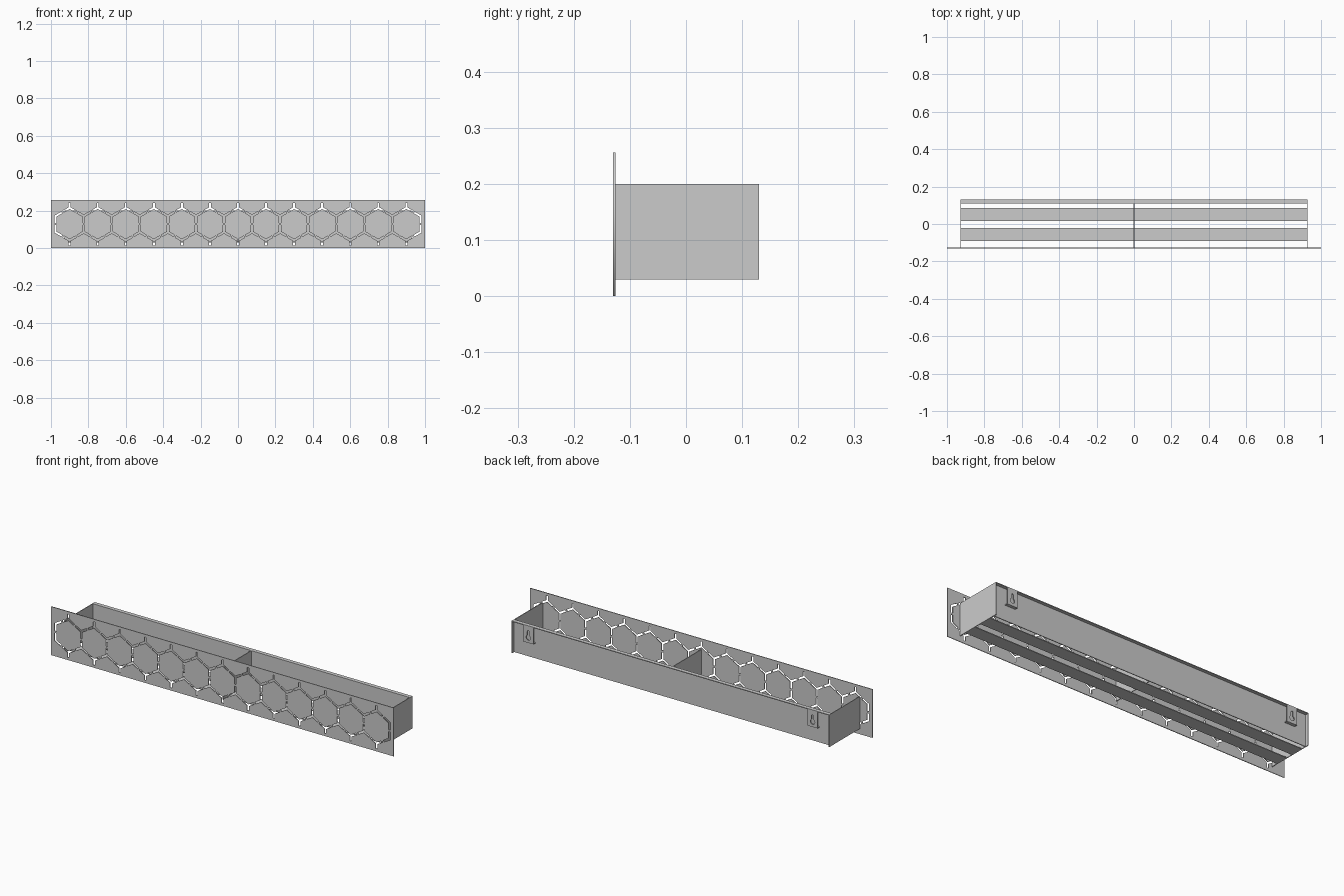
import bpy
from math import sin, cos, pi, radians, sqrt

if "Cube" in bpy.data.objects:
    bpy.data.objects.remove(bpy.data.objects["Cube"])

T = 0.004                      # sheet thickness
Y0, Y1 = -0.13, 0.13           # front and back limits
Z0, Z1 = 0.03, 0.20            # tray bottom and top
HALF = 0.928                   # tray half length
WALL = 0.113                   # outer face of back wall


def box(name, x, y, z):
    bpy.ops.mesh.primitive_cube_add(
        size=1, location=[(a + b) / 2 for a, b in (x, y, z)])
    ob = bpy.context.object
    ob.name = name
    ob.scale = [b - a for a, b in (x, y, z)]
    bpy.ops.object.transform_apply(location=False, rotation=False, scale=True)
    return ob


def sheet(name, loops, y):
    """Upright sheet in the xz plane: first loop is the outline, others are holes."""
    cu = bpy.data.curves.new(name, 'CURVE')
    cu.dimensions = '2D'
    cu.fill_mode = 'BOTH'
    cu.extrude = T / 2
    for pts in loops:
        sp = cu.splines.new('POLY')
        sp.points.add(len(pts) - 1)
        for p, (a, b) in zip(sp.points, pts):
            p.co = (a, b, 0, 1)
        sp.use_cyclic_u = True
    ob = bpy.data.objects.new(name, cu)
    bpy.context.collection.objects.link(ob)
    ob.rotation_euler = (pi / 2, 0, 0)
    ob.location.y = y
    bpy.ops.object.select_all(action='DESELECT')
    ob.select_set(True)
    bpy.context.view_layer.objects.active = ob
    bpy.ops.object.convert(target='MESH')
    return bpy.context.object


def rect(x0, x1, z0, z1):
    return [(x0, z0), (x1, z0), (x1, z1), (x0, z1)]


def star_slot(cx, cz, arms, w=0.010):
    """Slot outline with arms given as (angle in degrees, length)."""
    arms = sorted(arms)
    pts = []
    for i, (deg, length) in enumerate(arms):
        a = radians(deg)
        for s in (-1, 1):
            pts.append((cx + cos(a) * length - s * sin(a) * w / 2,
                        cz + sin(a) * length + s * cos(a) * w / 2))
        gap = radians((arms[(i + 1) % len(arms)][0] - deg) % 360)
        r = w / 2 / sin(gap / 2)
        pts.append((cx + cos(a + gap / 2) * r, cz + sin(a + gap / 2) * r))
    return pts


# front panel with honeycomb slots
P, N, ZC = 0.15, 13, 0.128
R = P / sqrt(3)
arm = R / 2 - 0.005
loops = [rect(-1, 1, 0, 0.256)]
for m in (1, -1):
    def flip(arms):
        return [((d * m) % 360, l) for d, l in arms]
    for k in range(N):
        x = (k - (N - 1) / 2) * P
        loops.append(star_slot(x, ZC + m * R,
                               flip([(90, 0.027), (210, arm), (330, arm)])))
    for k in range(N + 1):
        x = (k - N / 2) * P
        arms = [(270, arm)]
        if k < N:
            arms.append((30, arm))
        if k > 0:
            arms.append((150, arm))
        loops.append(star_slot(x, ZC + m * R / 2, flip(arms)))
sheet("front_panel", loops, Y0 + T / 2)

# tray walls
YF = Y0 + T
box("back_wall", (-HALF + T, HALF - T), (WALL - T, WALL), (Z0, Z1))
box("back_top_lip", (-HALF + T, HALF - T), (WALL, Y1), (Z1 - T, Z1))
for s, side in ((-1, "left"), (1, "right")):
    xs = sorted((s * HALF, s * (HALF - T)))
    box(side + "_end_panel", xs, (YF, Y1), (Z0, Z1))
box("center_divider", (-T / 2, T / 2), (YF, WALL - T), (Z0, Z1))

# floor slats
for name, y in (("front_floor_slat", -0.091), ("back_floor_slat", 0.015)):
    box(name, (-HALF + T, HALF - T), (y, y + 0.07), (Z0, Z0 + T))

# hanging tabs with keyholes
r, n, zc, ztop = 0.013, 0.006, 0.137, 0.168
for s, side in ((-1, "left"), (1, "right")):
    x = s * 0.83
    a0 = pi / 2 + 0.48
    key = [(x + r * cos(a0 + i / 16 * (2 * pi - 0.96)),
            zc + r * sin(a0 + i / 16 * (2 * pi - 0.96))) for i in range(17)]
    key += [(x + n * cos(i / 8 * pi), ztop + n * sin(i / 8 * pi)) for i in range(9)]
    sheet(side + "_hanging_tab",
          [rect(x - 0.03, x + 0.03, 0.11, Z1 - T), key], Y1 - T / 2)
    box(side + "_tab_foot", (x - 0.03, x + 0.03), (WALL, Y1 - T), (0.11, 0.11 + T))
